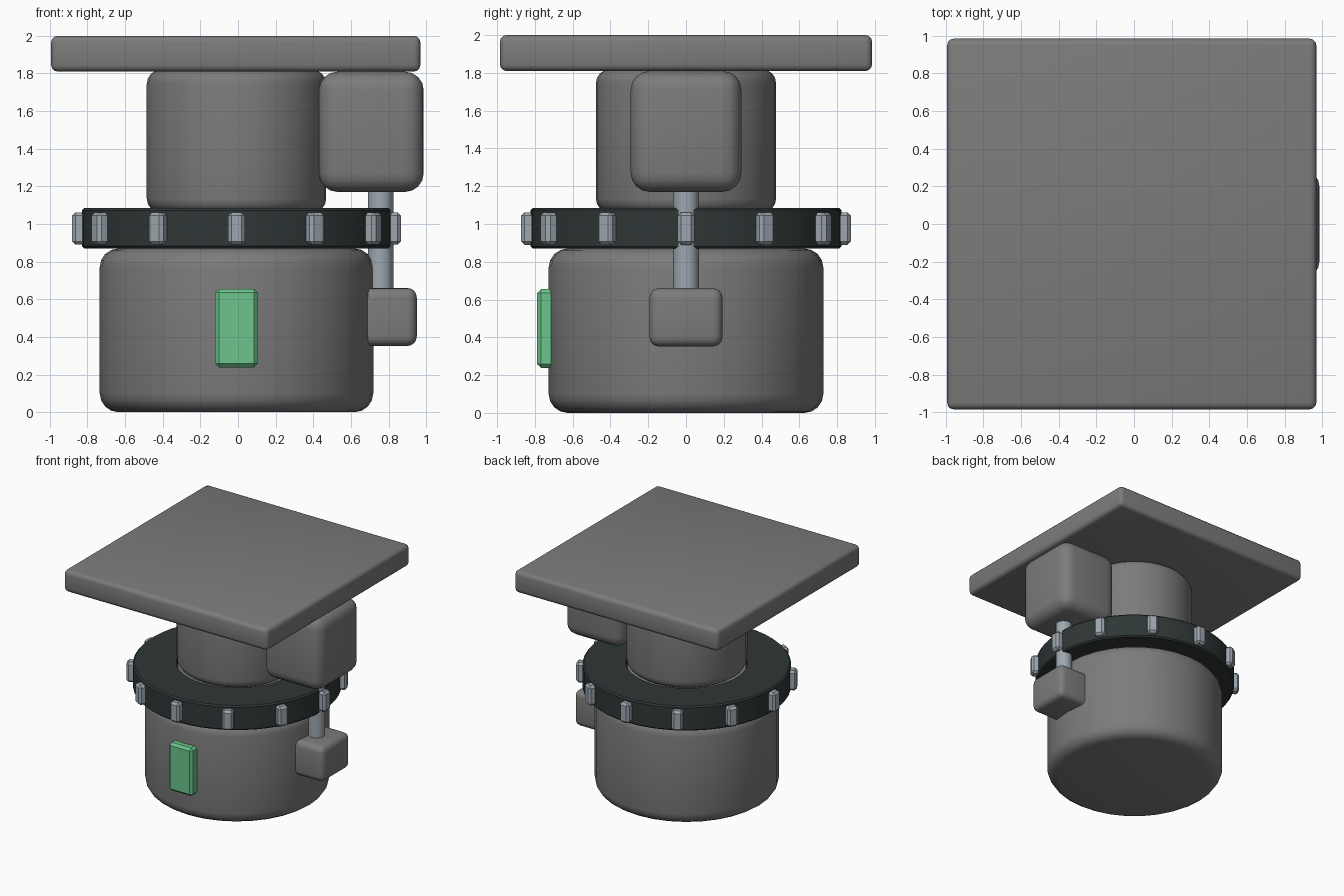
import bpy, math

if "Cube" in bpy.data.objects:
    bpy.data.objects.remove(bpy.data.objects["Cube"])

CX = -0.008  # shared axis of plate, drums and ring


def material(name, rgb):
    m = bpy.data.materials.new(name)
    m.diffuse_color = (*rgb, 1)
    m.use_nodes = True
    m.node_tree.nodes["Principled BSDF"].inputs["Base Color"].default_value = m.diffuse_color
    return m


GREY = material("housing grey", (0.2, 0.2, 0.203))
DARK = material("dark gear", (0.028, 0.038, 0.037))
STEEL = material("pale steel", (0.34, 0.39, 0.43))
GREEN = material("panel green", (0.15, 0.55, 0.26))


def finish(ob, name, mat, bevel=0, segments=4):
    ob.name = name
    ob.data.materials.append(mat)
    bpy.ops.object.transform_apply(location=False, rotation=False, scale=True)
    if bevel:
        b = ob.modifiers.new("bevel", "BEVEL")
        b.width, b.segments = bevel, segments
        b.limit_method, b.angle_limit = "ANGLE", math.radians(40)
        bpy.ops.object.modifier_apply(modifier=b.name)
    bpy.ops.object.shade_smooth_by_angle(angle=math.radians(30))
    return ob


def box(name, mat, x, y, z, bevel, segments=4):
    """Bevelled box from (min, max) ranges."""
    lo, hi = zip(x, y, z)
    bpy.ops.mesh.primitive_cube_add(size=1, location=[(a + b) / 2 for a, b in zip(lo, hi)])
    ob = bpy.context.object
    ob.scale = [b - a for a, b in zip(lo, hi)]
    return finish(ob, name, mat, bevel, segments)


def drum(name, mat, x, r, z0, z1, bevel=0, sides=32):
    bpy.ops.mesh.primitive_cylinder_add(vertices=sides, radius=r, depth=z1 - z0,
                                        location=(x, 0, (z0 + z1) / 2))
    return finish(bpy.context.object, name, mat, bevel)


def ring(name, mat, x, profile, sides=48):
    """Closed (r, z) profile swept around the vertical axis."""
    n = len(profile)
    verts = [(r * math.cos(2 * math.pi * i / sides), r * math.sin(2 * math.pi * i / sides), z)
             for i in range(sides) for r, z in profile]
    faces = [(i * n + j, (i + 1) % sides * n + j, (i + 1) % sides * n + (j + 1) % n, i * n + (j + 1) % n)
             for i in range(sides) for j in range(n)]
    me = bpy.data.meshes.new(name)
    me.from_pydata(verts, [], faces)
    ob = bpy.data.objects.new(name, me)
    bpy.context.collection.objects.link(ob)
    bpy.ops.object.select_all(action="DESELECT")
    ob.select_set(True)
    bpy.context.view_layer.objects.active = ob
    ob.location.x = x
    return finish(ob, name, mat)


# Housing: base drum, neck, upper drum and top plate
drum("base_drum", GREY, CX, 0.727, 0.0, 0.87, 0.1)
drum("neck", GREY, CX, 0.47, 0.85, 1.06)
drum("upper_drum", GREY, CX, 0.477, 1.06, 1.82, 0.075)
box("top_plate", GREY, (CX - 0.985, CX + 0.977), (-0.985, 0.985), (1.81, 2.0), 0.035, 3)

# Gear ring with twelve teeth
ring("gear_ring", DARK, CX, [(0.48, 0.87), (0.81, 0.87), (0.822, 0.882),
                             (0.822, 1.073), (0.81, 1.085), (0.48, 1.085)])
for k in range(12):
    a = k * math.pi / 6
    t = box(f"gear_tooth_{k + 1}", STEEL, (-0.045, 0.045), (-0.045, 0.045), (0.89, 1.062), 0.018, 1)
    t.location.x, t.location.y = CX + 0.828 * math.cos(a), 0.828 * math.sin(a)
    t.rotation_euler.z = a

# Drive motor, shaft and lower bearing block
box("drive_motor", GREY, (0.43, 0.987), (-0.293, 0.293), (1.17, 1.81), 0.1, 4)
drum("drive_shaft", STEEL, 0.758, 0.068, 0.62, 1.22, 0, 16)
box("shaft_bearing", GREY, (0.57, 0.95), (-0.193, 0.193), (0.352, 0.66), 0.05, 4)

# Access panel on the front
box("access_panel", GREEN, (-0.121, 0.105), (-0.788, -0.68), (0.238, 0.655), 0.02, 1)
